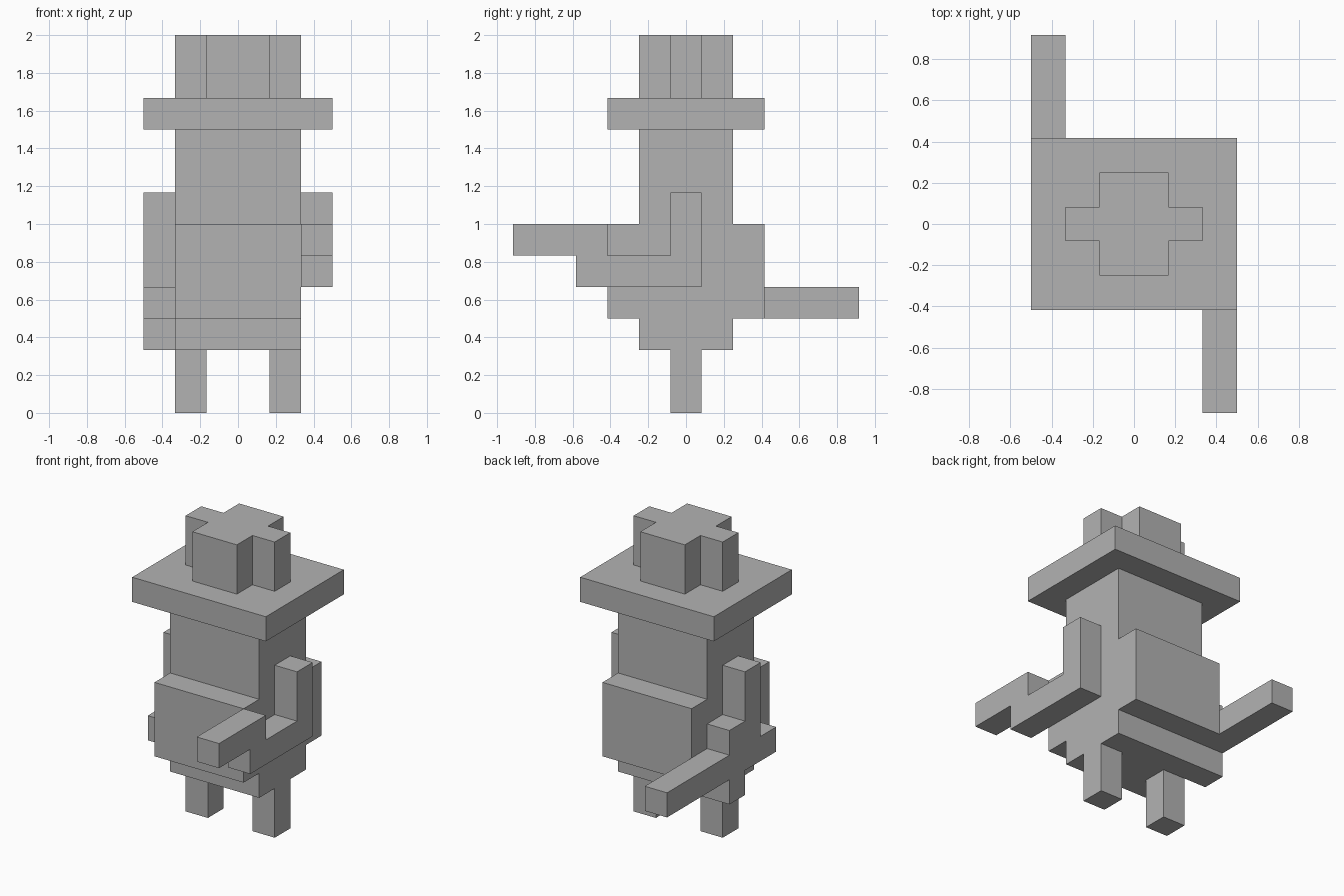
import bpy
import bmesh
from mathutils import Vector

UNIT = 1 / 6  # size of one block

cube = bpy.data.objects.get("Cube")
if cube:
    bpy.data.objects.remove(cube, do_unlink=True)

grey = bpy.data.materials.new("plain_grey")
grey.use_nodes = True
colour = (0.45, 0.45, 0.45, 1)
grey.diffuse_color = colour
grey.node_tree.nodes["Principled BSDF"].inputs["Base Color"].default_value = colour


def prism(name, profile, axis, start, end):
    """Extrude a block-unit profile along x (profile is y, z) or z (profile is x, y)."""
    along = Vector((1, 0, 0)) if axis == "x" else Vector((0, 0, 1))
    bm = bmesh.new()
    verts = []
    for a, b in profile:
        point = (start, a, b) if axis == "x" else (a, b, start)
        verts.append(bm.verts.new(Vector(point) * UNIT))
    face = bm.faces.new(verts)
    result = bmesh.ops.extrude_face_region(bm, geom=[face])
    moved = [v for v in result["geom"] if isinstance(v, bmesh.types.BMVert)]
    bmesh.ops.translate(bm, verts=moved, vec=along * (end - start) * UNIT)
    bmesh.ops.recalc_face_normals(bm, faces=bm.faces)
    mesh = bpy.data.meshes.new(name)
    bm.to_mesh(mesh)
    bm.free()
    mesh.materials.append(grey)
    obj = bpy.data.objects.new(name, mesh)
    bpy.context.collection.objects.link(obj)
    return obj


def rectangle(x0, x1, y0, y1):
    return [(x0, y0), (x1, y0), (x1, y1), (x0, y1)]


def mirrored(half):
    """Complete a half profile by reflecting its first coordinate."""
    return half + [(-a, b) for a, b in reversed(half)]


# Legs
for side, x in (("left", 1), ("right", -2)):
    prism(side + "_leg", rectangle(x, x + 1, -0.5, 0.5), "z", 0, 2)

# Body with head, and a belly that bulges front and back
prism("body", mirrored([(1.5, 2), (1.5, 3), (2.5, 3), (2.5, 6), (1.5, 6), (1.5, 9)]),
      "x", -2, 2)

# Hat: wide brim and cross-shaped crown
prism("hat_brim", rectangle(-3, 3, -2.5, 2.5), "z", 9, 10)
prism("hat_crown", mirrored([(1, -1.5), (1, -0.5), (2, -0.5), (2, 0.5), (1, 0.5), (1, 1.5)]),
      "z", 10, 12)

# Left arm reaching forward with a raised held piece
prism("left_arm", [(0.5, 4), (0.5, 7), (-0.5, 7), (-0.5, 5), (-2.5, 5), (-2.5, 6),
                   (-5.5, 6), (-5.5, 5), (-3.5, 5), (-3.5, 4)], "x", 2, 3)

# Right arm with a hilt and a long blade pointing backward
prism("right_arm_and_blade", [(-0.5, 7), (-0.5, 4), (-1.5, 4), (-1.5, 3), (0.5, 3), (0.5, 2),
                              (1.5, 2), (1.5, 3), (5.5, 3), (5.5, 4), (1.5, 4), (1.5, 5),
                              (0.5, 5), (0.5, 7)], "x", -3, -2)
